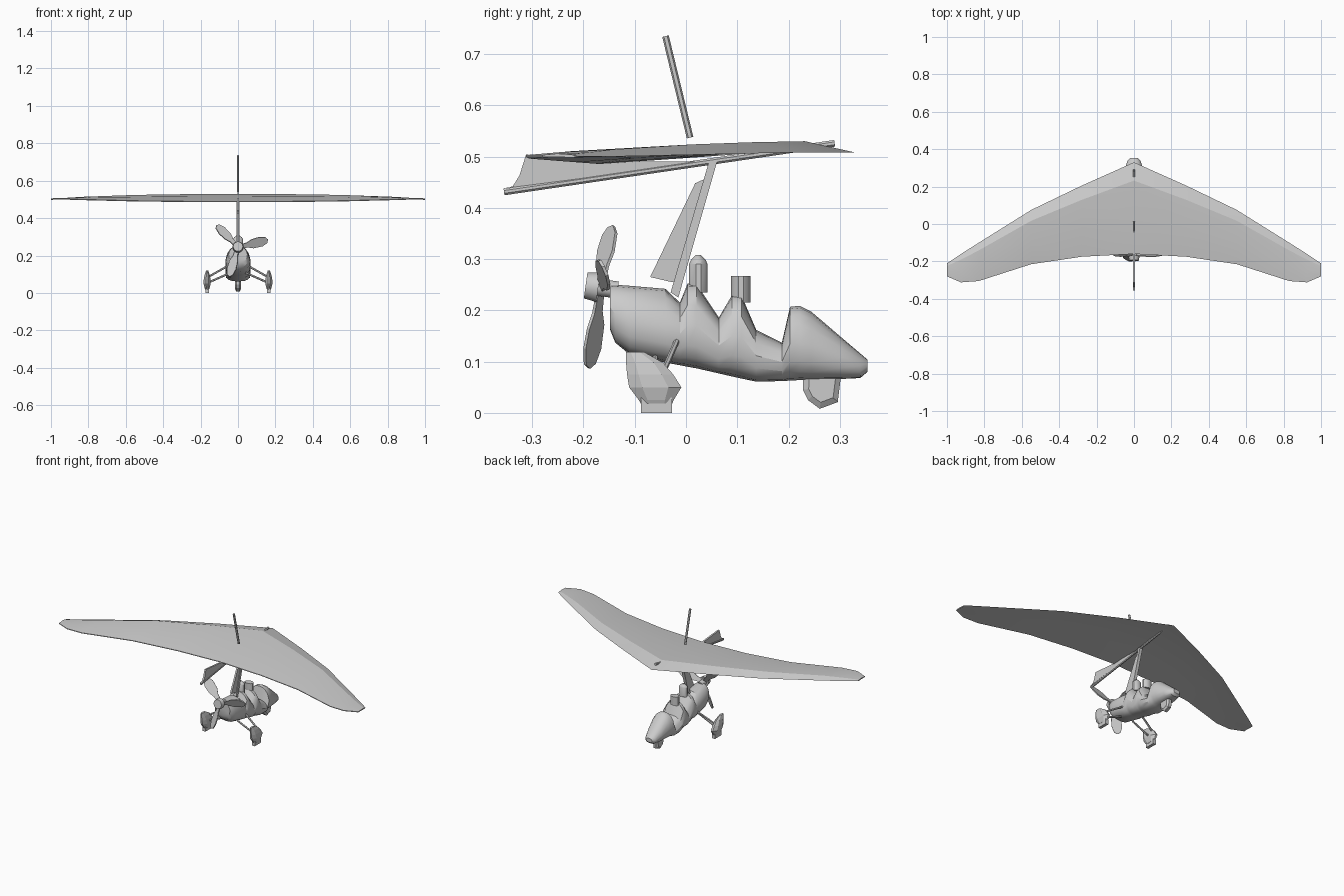
import bpy, bmesh, math
from mathutils import Vector, Matrix

if "Cube" in bpy.data.objects:
    bpy.data.objects.remove(bpy.data.objects["Cube"])


def make(name, verts, faces):
    me = bpy.data.meshes.new(name)
    me.from_pydata([tuple(v) for v in verts], [], faces)
    bm = bmesh.new()
    bm.from_mesh(me)
    bmesh.ops.recalc_face_normals(bm, faces=bm.faces)
    bm.to_mesh(me)
    bm.free()
    ob = bpy.data.objects.new(name, me)
    bpy.context.collection.objects.link(ob)
    return ob


def loft(name, rings):
    """Skin equal-length closed rings and cap both ends."""
    n = len(rings[0])
    verts = [p for r in rings for p in r]
    faces = [list(range(n)), list(range((len(rings) - 1) * n, len(rings) * n))]
    for i in range(len(rings) - 1):
        for j in range(n):
            k = (j + 1) % n
            faces.append([i * n + j, i * n + k, (i + 1) * n + k, (i + 1) * n + j])
    return make(name, verts, faces)


def plate(name, outline, half, x=0):
    """Flat side-view (y, z) outline with thickness along x."""
    return loft(name, [[(x + s * half, y, z) for y, z in outline] for s in (-1, 1)])


def rod(name, a, b, r, sides=8):
    a, b = Vector(a), Vector(b)
    q = (b - a).to_track_quat('Z', 'Y')
    ring = [q @ Vector((r * math.cos(t), r * math.sin(t), 0))
            for t in (2 * math.pi * (i + .5) / sides for i in range(sides))]
    return loft(name, [[p + v for v in ring] for p in (a, b)])


def smooth(ob, angle=30):
    bpy.ops.object.select_all(action='DESELECT')
    ob.select_set(True)
    bpy.context.view_layer.objects.active = ob
    bpy.ops.object.shade_smooth_by_angle(angle=math.radians(angle))


def oval_z(cx, cy, z, rx, ry, n=12):
    return [(cx + rx * math.cos(2 * math.pi * (i + .5) / n),
             cy + ry * math.sin(2 * math.pi * (i + .5) / n), z) for i in range(n)]


# Wing: x, leading y, trailing y, leading z, top z, underside z, trailing z
half_wing = [
    (0, .33, -.16, .508, .530, .514, .488),
    (.28, .205, -.175, .508, .528, .510, .488),
    (.55, .075, -.215, .505, .524, .505, .491),
    (.83, -.10, -.305, .501, .514, .500, .498),
    (.925, -.16, -.312, .500, .508, .499, .501),
    (1.0, -.21, -.28, .500, .504, .498, .501),
]


def wing_ring(s, side):
    x, yl, yt, zl, ztop, zbot, zt = s
    at = lambda f: yl + (yt - yl) * f
    return [(side * x, y, z) for y, z in (
        (yl, zl), (at(.2), ztop), (at(.6), ztop * .6 + zt * .4 + .003),
        (yt, zt + .002), (yt, zt - .002), (at(.6), zbot * .45 + zt * .55), (at(.2), zbot))]


smooth(loft("wing", [wing_ring(s, -1) for s in half_wing[:0:-1]]
            + [wing_ring(s, 1) for s in half_wing]), 15)

# Keel tube, keel fin, king post
rod("keel_tube", (0, -.355, .431), (0, .29, .526), .007)
plate("keel_fin", [(-.355, .438), (-.338, .442), (-.325, .463), (-.312, .504),
                   (-.16, .49), (.05, .49)], .005)
rod("king_post", (0, .008, .537), (0, -.04, .735), .0065, 6)

# Mast and its trailing fairing
plate("mast", [(.062, .495), (.045, .491), (-.03, .235), (-.015, .225)], .009)
plate("mast_fairing", [(.05, .485), (.04, .458), (.018, .448), (-.07, .265),
                       (-.027, .255), (-.012, .26)], .005)

# Pod with occupants' torsos: y, bottom z, top z, half width
pod = [
    (-.148, .162, .250, .050), (-.138, .137, .250, .058), (-.11, .114, .248, .064),
    (-.04, .098, .242, .068), (-.012, .093, .215, .068), (.003, .090, .252, .068),
    (.02, .087, .252, .068), (.064, .077, .186, .068), (.09, .071, .230, .068),
    (.108, .067, .230, .068), (.137, .061, .162, .068), (.187, .062, .137, .067),
    (.203, .063, .207, .066), (.222, .064, .209, .064), (.245, .064, .197, .060),
    (.30, .066, .150, .048), (.34, .068, .116, .034), (.354, .080, .104, .020),
]


def pod_ring(y, zb, zt, w, n=16):
    ring = []
    for i in range(n):
        t = 2 * math.pi * i / n
        c, s = math.cos(t), math.sin(t)
        sx = math.copysign(abs(c) ** .75, c)
        sz = math.copysign(abs(s) ** .75, s)
        ring.append((w * sx * (1 - .25 * max(s, 0)), y, (zb + zt) / 2 + (zt - zb) / 2 * sz))
    return ring


smooth(loft("pod", [pod_ring(*s) for s in pod]))

# Helmets
smooth(loft("rear_helmet", [oval_z(0, .024, z, r * 1.4, r) for z, r in
                            ((.235, .019), (.29, .019), (.298, .015), (.308, .005))]))
smooth(loft("front_helmet", [oval_z(0, .107, z, r * 1.4, r) for z, r in
                             ((.215, .0195), (.267, .0195))]))

# Nose wheel in its spat
nose = [(.229, .085), (.228, .045), (.238, .025), (.261, .008), (.296, .021), (.304, .085)]
mid = Vector((.266, .05))
loft("nose_wheel", [[(x, mid.x + (y - mid.x) * k, mid.y + (z - mid.y) * k) for y, z in nose]
                    for x, k in ((-.017, .7), (-.009, 1), (.009, 1), (.017, .7))])

# Main wheels, spats and struts: spat levels are z, rear y, front y, half width
spat = [(.018, -.088, -.027, .010), (.025, -.092, -.024, .013), (.050, -.111, -.009, .019),
        (.075, -.115, -.025, .018), (.098, -.117, -.045, .013), (.119, -.117, -.082, .006)]
for side, label in ((-1, "left"), (1, "right")):
    cx = side * .165
    rings = []
    for z, y0, y1, w in spat:
        q = (y1 - y0) * .25
        rings.append([(cx - w * .3, y0, z), (cx - w, y0 + q, z), (cx - w, y1 - q, z),
                      (cx - w * .3, y1, z), (cx + w * .3, y1, z), (cx + w, y1 - q, z),
                      (cx + w, y0 + q, z), (cx + w * .3, y0, z)])
    loft(label + "_wheel_spat", rings)
    plate(label + "_wheel", [(-.088, 0), (-.027, 0), (-.027, .03), (-.088, .03)], .009, cx)
    rod(label + "_strut", (side * .16, -.042, .085), (side * .05, -.015, .147), .0055, 6)
    rod(label + "_axle", (side * .16, -.06, .055), (side * .04, -.06, .108), .0055, 6)

# Propeller hub, shaft and three pitched blades on a slightly tilted axis
tilt = Matrix.Translation((0, -.178, .246)) @ Matrix.Rotation(math.radians(-8), 4, 'X')


def disc(y, r, n=14):
    return [tilt @ Vector((r * math.cos(2 * math.pi * i / n), y, r * math.sin(2 * math.pi * i / n)))
            for i in range(n)]


smooth(loft("propeller_hub", [disc(-.018, .026), disc(-.004, .028), disc(.007, .030)]))
smooth(loft("propeller_shaft", [disc(.005, .017), disc(.045, .017)]))

blade = [(.015, -.011), (.05, -.014), (.08, -.027), (.13, -.028), (.158, -.016),
         (.165, .002), (.155, .018), (.12, .028), (.08, .025), (.05, .014), (.015, .011)]
for i in range(3):
    m = (tilt @ Matrix.Translation((0, .012, 0)) @ Matrix.Rotation(math.radians(-14 - 120 * i), 4, 'Y')
         @ Matrix.Rotation(math.radians(32), 4, 'X'))
    loft("propeller_blade_%d" % (i + 1),
         [[m @ Vector((x, s * .003, z)) for x, z in blade] for s in (-1, 1)])
